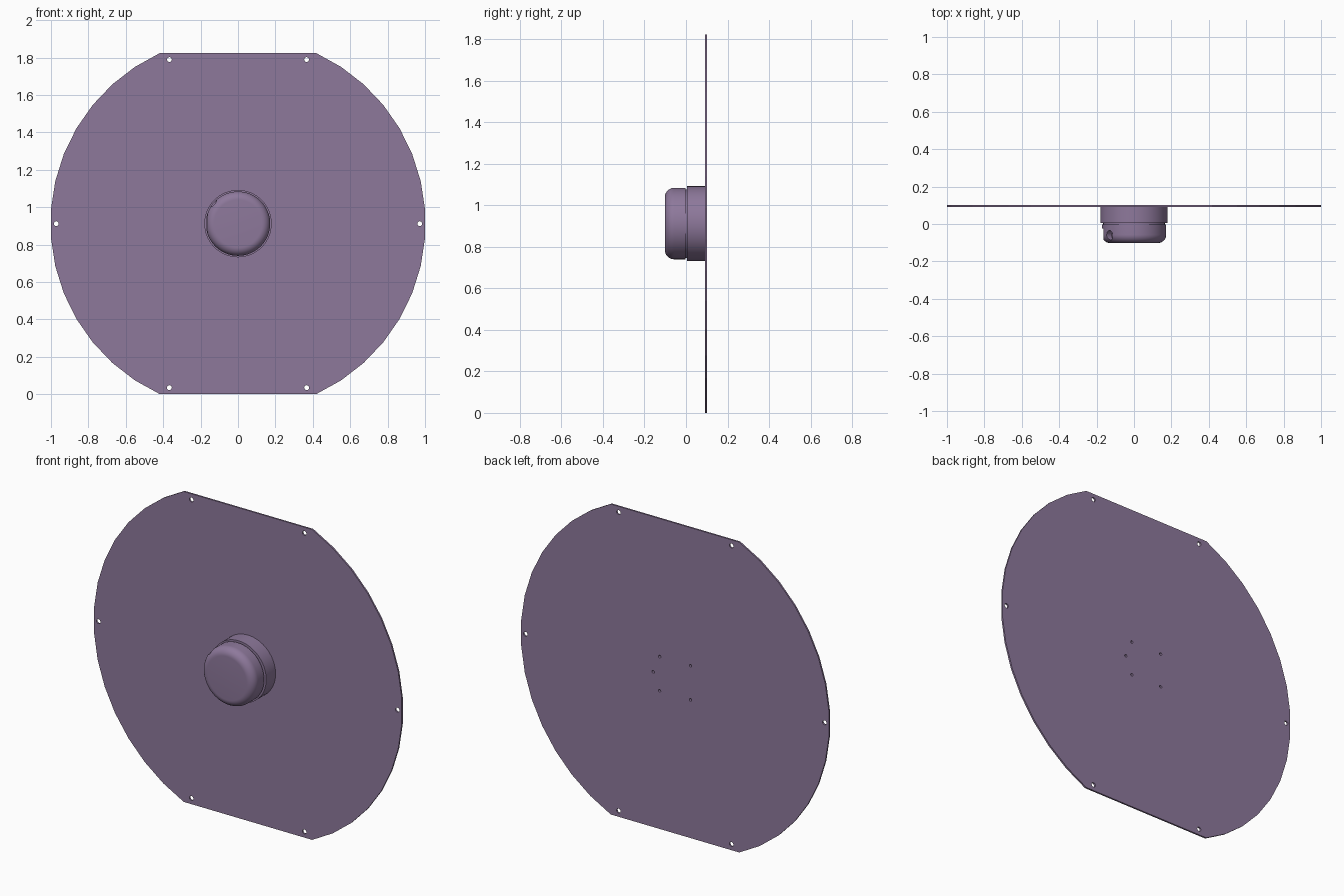
import bpy, bmesh
from math import sin, cos, pi, radians
from mathutils import Matrix, Vector

if "Cube" in bpy.data.objects:
    bpy.data.objects.remove(bpy.data.objects["Cube"])

CZ = 0.912            # height of the disc centre
FRONT, BACK = 0.092, 0.102

mat = bpy.data.materials.new("muted_purple")
mat.diffuse_color = (0.27, 0.19, 0.33, 1)
mat.use_nodes = True
mat.node_tree.nodes["Principled BSDF"].inputs["Base Color"].default_value = mat.diffuse_color


def finish(name, bm):
    bmesh.ops.recalc_face_normals(bm, faces=bm.faces)
    me = bpy.data.meshes.new(name)
    bm.to_mesh(me)
    bm.free()
    ob = bpy.data.objects.new(name, me)
    bpy.context.collection.objects.link(ob)
    me.materials.append(mat)
    return ob


def lathe(name, profile, n):
    """Solid of revolution about the y axis; profile is (radius, y)."""
    bm = bmesh.new()
    rings = [[bm.verts.new((r * cos(2 * pi * i / n), y, CZ + r * sin(2 * pi * i / n)))
              for i in range(n)] for r, y in profile]
    for a, b in zip(rings, rings[1:]):
        for i in range(n):
            j = (i + 1) % n
            bm.faces.new((a[i], a[j], b[j], b[i]))
    bm.faces.new(rings[0])
    bm.faces.new(rings[-1])
    return finish(name, bm)


def rod(bm, centre, axis, radius, length, n=16):
    rot = Vector(axis).to_track_quat('Z', 'Y').to_matrix().to_4x4()
    bmesh.ops.create_cone(bm, cap_ends=True, segments=n, radius1=radius, radius2=radius,
                          depth=length, matrix=Matrix.Translation(centre) @ rot)


def cut(ob, cutter):
    mod = ob.modifiers.new("cut", 'BOOLEAN')
    mod.operation, mod.solver, mod.object = 'DIFFERENCE', 'EXACT', cutter
    bpy.context.view_layer.objects.active = ob
    bpy.ops.object.modifier_apply(modifier=mod.name)


def smooth(ob):
    bpy.ops.object.select_all(action='DESELECT')
    ob.select_set(True)
    bpy.context.view_layer.objects.active = ob
    bpy.ops.object.shade_smooth_by_angle(angle=radians(30))


# back plate: two 15-segment arcs joined by flat top and bottom edges
bm = bmesh.new()
R, half, seg = 1.003, radians(65.4), 15
angles = [-half + 2 * half * i / seg for i in range(seg + 1)]
angles += [a + pi for a in angles]
verts = [bm.verts.new((R * cos(a), FRONT, CZ + R * sin(a))) for a in angles]
face = bm.faces.new(verts)
ext = bmesh.ops.extrude_face_region(bm, geom=[face])
bmesh.ops.translate(bm, vec=(0, BACK - FRONT, 0),
                    verts=[v for v in ext['geom'] if isinstance(v, bmesh.types.BMVert)])
plate = finish("back_plate", bm)

# mounting collar and domed cap
collar = lathe("mounting_collar", [(0.18, 0.005), (0.18, FRONT)], 64)
F, RC = 0.045, 0.172
dome = [(RC - F + F * sin(t), -0.102 + F - F * cos(t))
        for t in (pi / 2 * i / 10 for i in range(11))]
cap = lathe("sensor_cap", dome + [(RC, -0.003), (0.165, -0.003), (0.165, 0.005)], 64)

# rim holes and centre screw holes
bm = bmesh.new()
for s in (-1, 1):
    rod(bm, (s * 0.972, 0.097, CZ), (0, 1, 0), 0.013, 0.04)
    for t in (-1, 1):
        rod(bm, (s * 0.367, 0.097, CZ + t * 0.877), (0, 1, 0), 0.013, 0.04)
holes = finish("rim_hole_cutter", bm)
bm = bmesh.new()
for deg in (0, 45, 135, 225, 315):
    a = radians(deg)
    rod(bm, (0.142 * cos(a), 0.09, CZ + 0.142 * sin(a)), (0, 1, 0), 0.008, 0.08)
screws = finish("screw_hole_cutter", bm)

# cable port in the upper left of the cap and shallow flat on its left
bm = bmesh.new()
a = radians(140)
rod(bm, (0.18 * cos(a), -0.06, CZ + 0.18 * sin(a)), (cos(a), 0, sin(a)), 0.025, 0.09, 24)
port = finish("port_cutter", bm)
bm = bmesh.new()
bmesh.ops.create_cube(bm, size=1, matrix=Matrix.Translation((-0.212, -0.075, CZ))
                      @ Matrix.Diagonal((0.1, 0.1, 0.2, 1)))
flat = finish("flat_cutter", bm)

for ob, cutter in ((plate, holes), (plate, screws), (collar, screws), (cap, port), (cap, flat)):
    cut(ob, cutter)
for cutter in (holes, screws, port, flat):
    bpy.data.objects.remove(cutter)
smooth(collar)
smooth(cap)
